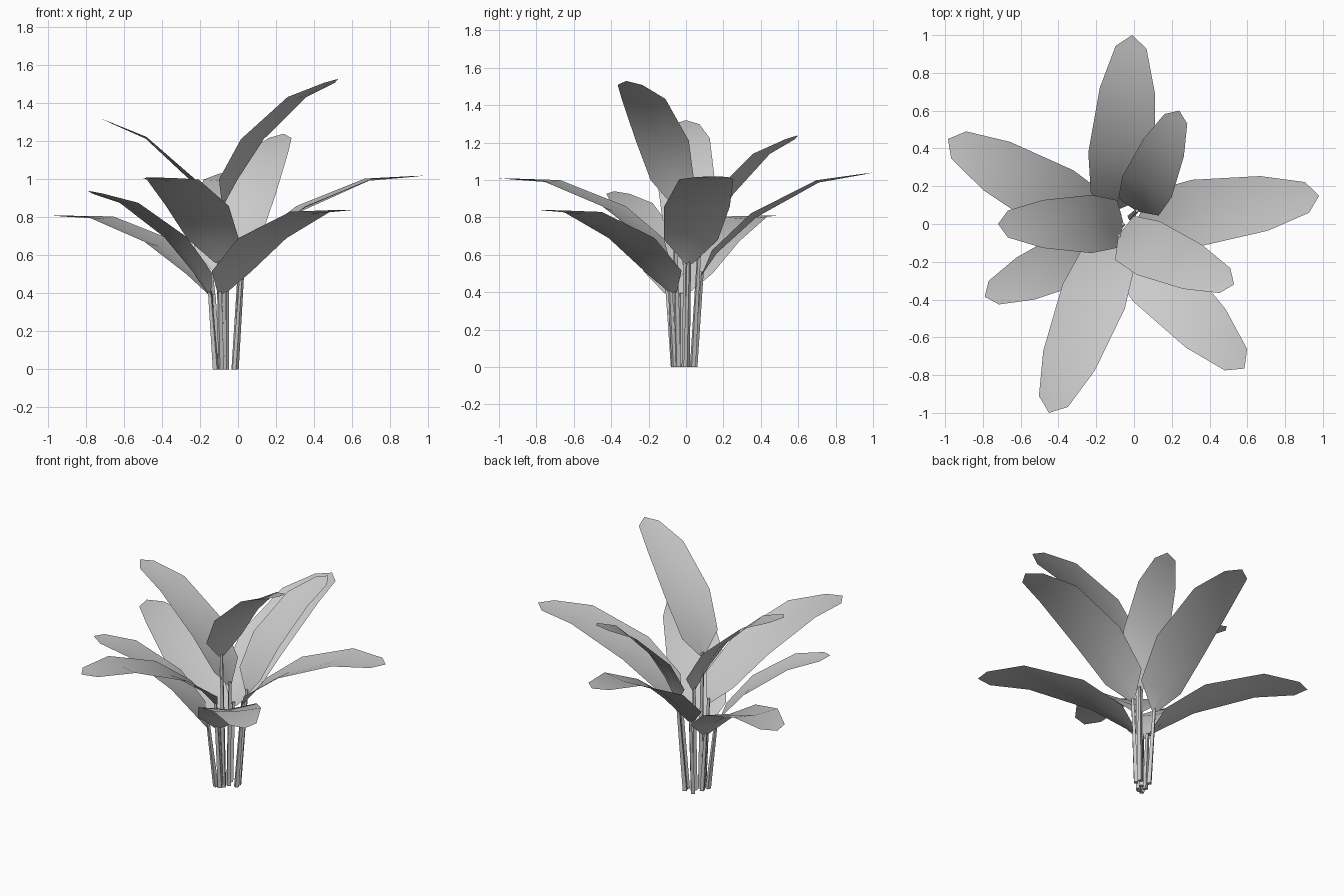
import bpy
from math import cos, sin, radians
from mathutils import Vector

if "Cube" in bpy.data.objects:
    bpy.data.objects.remove(bpy.data.objects["Cube"])

# Shared leaf shape: midrib segment lengths and bend angles, from base to tip
SEG = [0.15, 0.29, 0.39, 0.23, 0.065]
BEND = [20, 0, -16, -35, -35]
HALF_WIDTH = [0.02, 0.145, 0.177, 0.146, 0.082, 0.0]
DIP = [0.0, 0.02, 0.025, 0.012, 0.004, 0.0]
CLUMP = Vector((-0.07, -0.015, 0))

# Each leaf: tip x, y, z, heading, pitch, size
LEAVES = [
    (-0.01, 1.00, 1.04, 85, 43, 1.0),
    (0.24, 0.60, 1.24, 67, 60, 0.80),
    (0.98, 0.15, 1.02, 8, 38, 1.0),
    (0.53, -0.32, 1.53, -23, 57, 0.87),
    (0.585, -0.765, 0.84, -46, 37, 1.0),
    (-0.45, -1.00, 1.01, -111, 37, 1.0),
    (-0.79, -0.385, 0.94, 204, 50, 0.83),
    (-0.72, 0.00, 1.32, 180, 57, 0.87),
    (-0.985, 0.45, 0.81, 151, 36, 1.0),
]


def make(name, verts, faces):
    mesh = bpy.data.meshes.new(name)
    mesh.from_pydata(verts, [], faces)
    mesh.update()
    ob = bpy.data.objects.new(name, mesh)
    bpy.context.collection.objects.link(ob)
    return ob


def leaf(i, x, y, z, heading, pitch, size):
    h = radians(heading)
    out = Vector((cos(h), sin(h), 0))
    side = Vector((-sin(h), cos(h), 0))
    up = Vector((0, 0, 1))

    # Midrib traced back from the tip
    rib = [Vector((x, y, z))]
    for length, bend in zip(reversed(SEG), reversed(BEND)):
        a = radians(pitch + bend)
        rib.insert(0, rib[0] - (out * cos(a) + up * sin(a)) * length * size)

    # Blade: three points across, closing to a single tip
    verts = []
    for j, p in enumerate(rib[:-1]):
        a = radians(pitch + BEND[j])
        normal = up * cos(a) - out * sin(a)
        w = HALF_WIDTH[j] * size
        verts += [p + side * w, p - normal * DIP[j] * size, p - side * w]
    verts.append(rib[-1])
    faces = []
    for j in range(len(rib) - 2):
        k = 3 * j
        faces += [(k + 1, k + 4, k + 3, k), (k + 2, k + 5, k + 4, k + 1)]
    k = 3 * (len(rib) - 2)
    faces += [(k + 1, k + 3, k), (k + 2, k + 3, k + 1)]
    blade = make(f"leaf_{i}", verts, faces)
    blade.data.shade_smooth()

    # Stem: four-sided, leaning in toward the clump at the ground
    top = rib[0] + up * 0.02
    foot = CLUMP + (Vector((top.x, top.y, 0)) - CLUMP) * 0.6
    foot.z = 0
    sv = []
    for p, r in ((foot, 0.017), (top, 0.011)):
        sv += [p + out * r, p + side * r, p - out * r, p - side * r]
    sf = [(n, (n + 1) % 4, (n + 1) % 4 + 4, n + 4) for n in range(4)]
    make(f"stem_{i}", sv, sf + [(3, 2, 1, 0), (4, 5, 6, 7)])


for i, spec in enumerate(LEAVES, 1):
    leaf(i, *spec)
